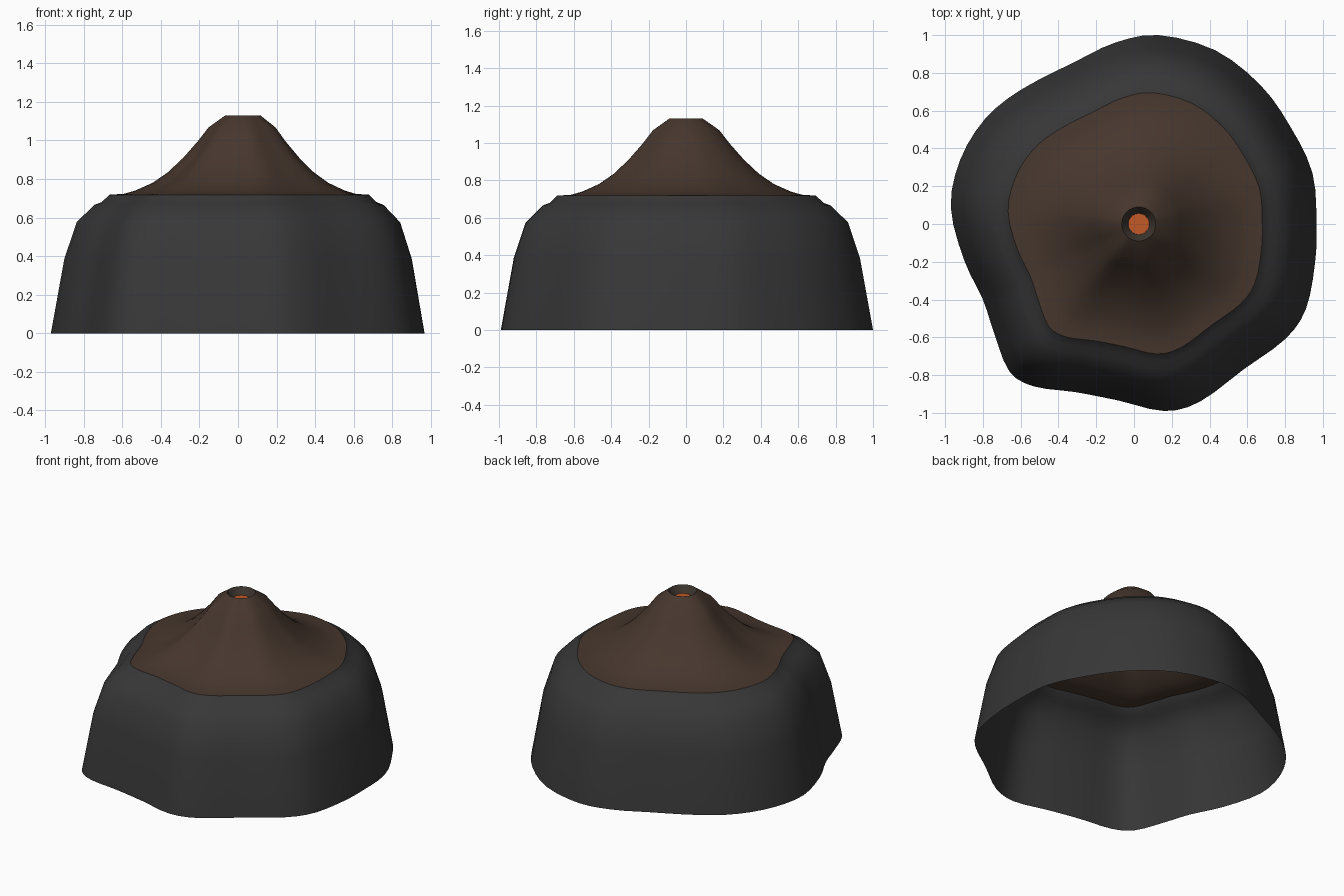
import bpy, bmesh, math
from mathutils import Vector
from mathutils.geometry import interpolate_bezier

if "Cube" in bpy.data.objects:
    bpy.data.objects.remove(bpy.data.objects["Cube"])

CX = 0.025  # crater axis

# Wavy footprint, counter-clockwise from the right
OUTLINE = [(.966, 0), (.945, .27), (.825, .52), (.67, .735), (.43, .92), (.13, 1.0),
           (-.1, .96), (-.31, .86), (-.6, .71), (-.79, .555), (-.92, .34), (-.97, .09),
           (-.9, -.19), (-.8, -.4), (-.74, -.58), (-.66, -.78), (-.53, -.86), (-.31, -.89),
           (-.08, -.935), (.16, -.99), (.35, -.94), (.58, -.77), (.8, -.61), (.91, -.45),
           (.958, -.21)]

# (scale of footprint, height, roundness 0..1)
SLOPE = [(1, 0, 0), (.93, .385, 0), (.866, .575, 0), (.775, .665, 0), (.735, .68, 0),
         (.695, .718, 0)]
CONE = [(.695, .718, 0), (.62, .723, 0), (.56, .74, 0), (.47, .78, 0), (.39, .835, 0),
        (.31, .91, 0), (.235, .995, 0), (.178, 1.068, .1), (.09, 1.13, 1)]
CRATER = [(.09, 1.13, 1), (.055, 1.08, 1)]


def material(name, rgb):
    m = bpy.data.materials.new(name)
    m.diffuse_color = (*rgb, 1)
    m.use_nodes = True
    m.node_tree.nodes["Principled BSDF"].inputs["Base Color"].default_value = m.diffuse_color
    return m


def smooth_loop(pts, steps=3):
    """Closed smooth curve through the points."""
    p = [Vector((x, y, 0)) for x, y in pts]
    n, out = len(p), []
    for i in range(n):
        a, b, c, d = p[i - 1], p[i], p[(i + 1) % n], p[(i + 2) % n]
        out += interpolate_bezier(b, b + (c - a) / 6, c - (d - b) / 6, c, steps + 1)[:-1]
    return out


LOOP = smooth_loop(OUTLINE)


def ring(scale, z, roundness):
    pts = []
    for p in LOOP:
        d = Vector((p.x - CX, p.y, 0))
        v = d.lerp(d.normalized(), roundness) * scale
        pts.append((CX + v.x, v.y, z))
    return pts


def shell(name, rows, mat, cap=False):
    """Stack scaled footprints and bridge them."""
    bm = bmesh.new()
    rings = [[bm.verts.new(c) for c in ring(*r)] for r in rows]
    n = len(LOOP)
    for lo, hi in zip(rings, rings[1:]):
        for i in range(n):
            j = (i + 1) % n
            bm.faces.new((lo[i], lo[j], hi[j], hi[i]))
    if cap:
        bm.faces.new(rings[-1])
    for f in bm.faces:
        f.smooth = True
    me = bpy.data.meshes.new(name)
    bm.to_mesh(me)
    bm.free()
    me.materials.append(mat)
    ob = bpy.data.objects.new(name, me)
    bpy.context.collection.objects.link(ob)
    return ob


rock = material("dark grey rock", (.038, .038, .038))
earth = material("brown earth", (.062, .038, .027))
ash = material("dark ash", (.045, .035, .027))
lava = material("orange lava", (.55, .1, .02))

# Open-bottomed rock base, brown cone, crater wall
shell("rock_base", SLOPE, rock)
shell("brown_cone", CONE, earth)
shell("crater_wall", CRATER, ash)

# Lava floor
bpy.ops.mesh.primitive_circle_add(vertices=10, radius=.057, fill_type='NGON',
                                  location=(CX, 0, 1.083))
floor = bpy.context.object
floor.name = "lava_floor"
floor.data.materials.append(lava)
